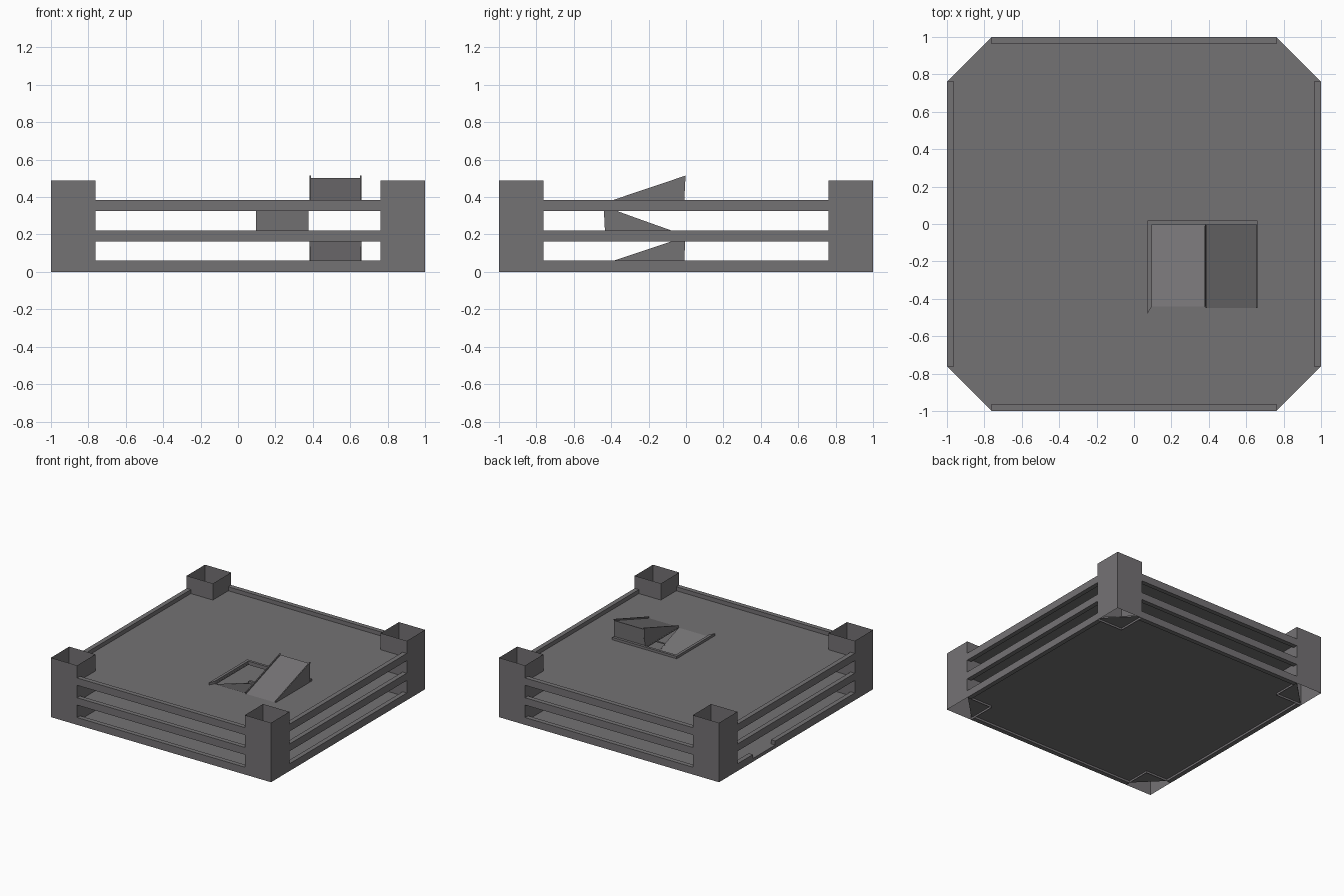
import bpy, bmesh

if "Cube" in bpy.data.objects:
    bpy.data.objects.remove(bpy.data.objects["Cube"])

STEP = 0.1625      # storey height
FLOOR = 0.027      # deck level above the bottom of each rail
IN = 0.762         # inner edge of the corner towers

concrete = bpy.data.materials.new("warm_grey_concrete")
concrete.diffuse_color = (0.175, 0.168, 0.175, 1)
concrete.use_nodes = True
concrete.node_tree.nodes["Principled BSDF"].inputs["Base Color"].default_value = concrete.diffuse_color


def add_mesh(name, verts, faces, fix=True):
    me = bpy.data.meshes.new(name)
    me.from_pydata(verts, [], faces)
    if fix:
        bm = bmesh.new()
        bm.from_mesh(me)
        bmesh.ops.recalc_face_normals(bm, faces=bm.faces)
        bm.to_mesh(me)
        bm.free()
    me.materials.append(concrete)
    ob = bpy.data.objects.new(name, me)
    bpy.context.collection.objects.link(ob)
    return ob


def prism(name, profile, axis, a, b):
    """Extrude a 2D profile along z ('z': xy points) or x ('x': yz points)."""
    place = (lambda p, t: (p[0], p[1], t)) if axis == 'z' else (lambda p, t: (t, p[0], p[1]))
    n = len(profile)
    verts = [place(p, a) for p in profile] + [place(p, b) for p in profile]
    faces = [list(range(n))[::-1], list(range(n, 2 * n))]
    faces += [(i, (i + 1) % n, n + (i + 1) % n, n + i) for i in range(n)]
    return add_mesh(name, verts, faces)


def box(name, x0, x1, y0, y1, z0, z1):
    return prism(name, [(x0, y0), (x1, y0), (x1, y1), (x0, y1)], 'z', z0, z1)


# Hollow square corner towers, open at top and bottom
for sx in (-1, 1):
    for sy in (-1, 1):
        pts = [(sx, sy), (sx * IN, sy), (sx * IN, sy * IN), (sx, sy * IN)]
        if sx * sy > 0:
            pts.reverse()
        pts.reverse()
        zs = (0, STEP, 0.488)
        verts = [(x, y, z) for z in zs for x, y in pts]
        faces = [(4 * k + i, 4 * k + (i + 1) % 4, 4 * k + 4 + (i + 1) % 4, 4 * k + 4 + i)
                 for k in range(2) for i in range(4)]
        add_mesh("corner_tower", verts, faces)

# Octagonal parking decks
octagon = [(1, -IN), (1, IN), (IN, 1), (-IN, 1), (-1, IN), (-1, -IN), (-IN, -1), (IN, -1)]
octagon = [(x * 0.998, y * 0.998) for x, y in octagon]
holes = {1: (0.388, 0.65), 2: (0.096, 0.38)}
for k in range(3):
    z = FLOOR + k * STEP
    deck = prism("parking_deck", octagon, 'z', z - 0.01, z)
    if k in holes:
        cut = box("ramp_opening_cutter", *holes[k], -0.44, -0.003, z - 0.05, z + 0.05)
        cut.hide_render = True
        cut.hide_viewport = False
        cut.display_type = 'WIRE'
        mod = deck.modifiers.new("ramp_opening", 'BOOLEAN')
        mod.object = cut
        mod.operation = 'DIFFERENCE'
        mod.solver = 'EXACT'

# Parapet rails on every storey; the ground storey has an entrance on the left
for k in range(3):
    z0, z1 = k * STEP, k * STEP + 0.06
    for s in (-1, 1):
        lo, hi = sorted((s, s * 0.962))
        box("parapet_rail", -IN, IN, lo, hi, z0, z1)
        if k == 0 and s == -1:
            box("entrance_rail", lo, hi, -IN, 0.27, z0, z1)
            box("entrance_rail", lo, hi, 0.56, IN, z0, z1)
            box("entrance_sill", lo, hi, 0.27, 0.56, z0, FLOOR)
        else:
            box("parapet_rail", lo, hi, -IN, IN, z0, z1)

# Ramps: solid wedge with thin raised side walls, alternating direction
for k in range(3):
    z = FLOOR + k * STEP
    x0, x1 = (0.096, 0.376) if k == 1 else (0.381, 0.659)
    low, high, back = (0.0, -0.44, -0.432) if k == 1 else (-0.45, -0.003, -0.011)
    wedge = [(low, z), (high, z + STEP - 0.012 * (k == 2)), (back, z)]
    prism("ramp", wedge, 'x', x0 + 0.008, x1 - 0.008)
    lip = 0.012 if k != 1 else 0.004
    side = [(low, z), (low, z + lip), (high, z + STEP + (0 if k == 2 else -0.002)), (back, z)]
    for a in (x0, x1 - 0.008):
        prism("ramp_side_wall", side, 'x', a, a + 0.008)

# Low curbs around the ramp openings
for k in (1, 2):
    z = FLOOR + k * STEP
    m = (lambda x: x) if k == 2 else (lambda x: 0.757 - x)
    prism("back_curb", [(m(0.072), 0.018), (m(0.66), 0.018), (m(0.66), -0.003),
                        (m(0.095), -0.003)], 'z', z - 0.01, z + 0.02)
    prism("side_curb", [(m(0.072), 0.018), (m(0.095), -0.003), (m(0.095), -0.44),
                        (m(0.072), -0.48)], 'z', z - 0.01, z + 0.02)
